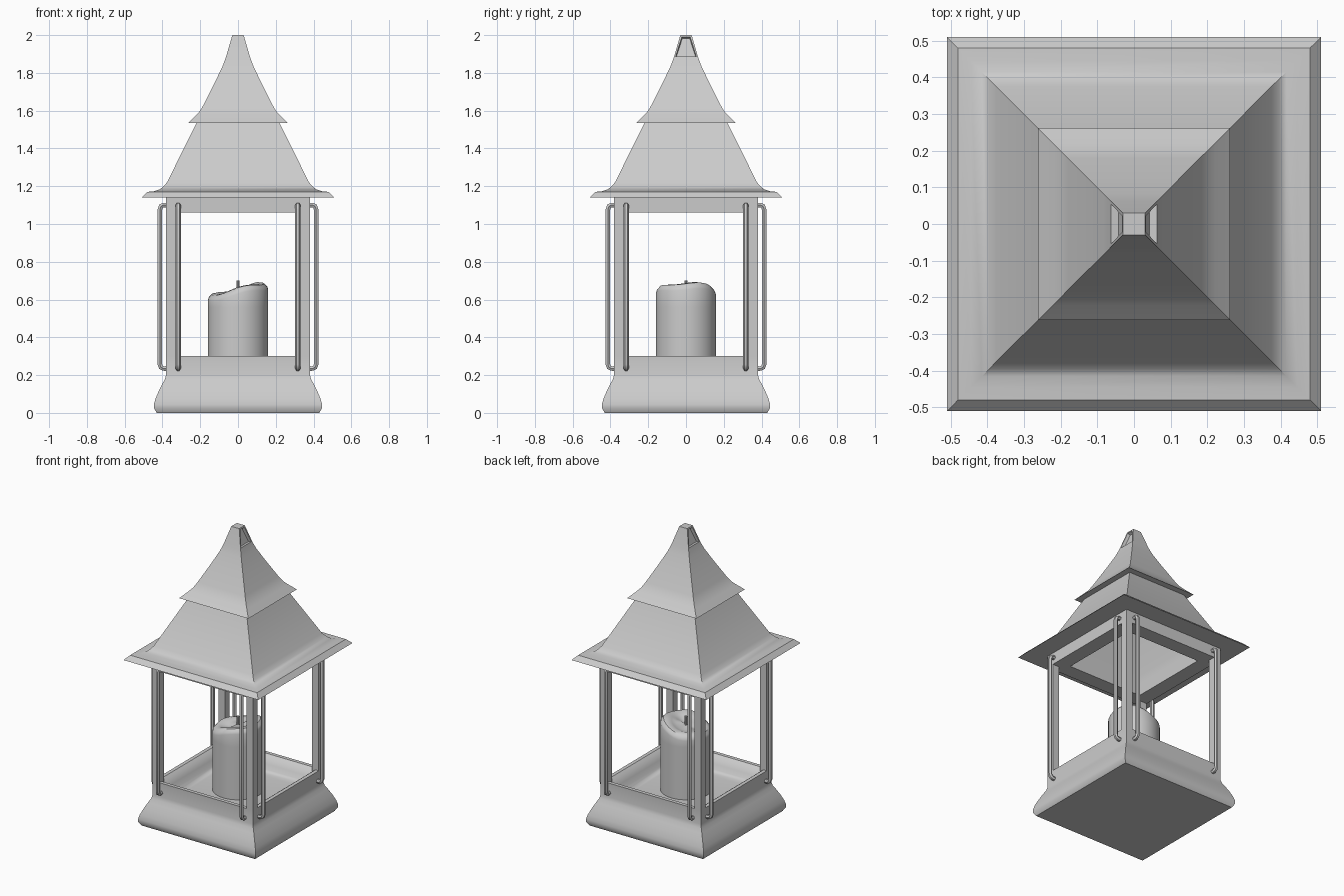
import bpy, bmesh, math
from mathutils import Matrix

if "Cube" in bpy.data.objects:
    bpy.data.objects.remove(bpy.data.objects["Cube"])


def finish(name, bm, angle=35):
    bmesh.ops.recalc_face_normals(bm, faces=bm.faces[:])
    me = bpy.data.meshes.new(name)
    bm.to_mesh(me)
    bm.free()
    ob = bpy.data.objects.new(name, me)
    bpy.context.collection.objects.link(ob)
    bpy.ops.object.select_all(action='DESELECT')
    ob.select_set(True)
    bpy.context.view_layer.objects.active = ob
    bpy.ops.object.shade_smooth_by_angle(angle=math.radians(angle))
    return ob


def loft(profile, sides, closed=False, offset=None):
    """Revolve (half width, z) points; four sides gives a square section."""
    bm = bmesh.new()
    k = 1 / math.cos(math.pi / 4) if sides == 4 else 1
    rings = []
    for i, (r, z) in enumerate(profile):
        ring = []
        for j in range(sides):
            a = 2 * math.pi * (j + 0.5) / sides
            x, y = r * k * math.cos(a), r * k * math.sin(a)
            dz = offset(i, x, y) if offset else 0
            ring.append(bm.verts.new((x, y, z + dz)))
        rings.append(ring)
    pairs = list(zip(rings, rings[1:]))
    if closed:
        pairs.append((rings[-1], rings[0]))
    else:
        bm.faces.new(rings[0])
        bm.faces.new(rings[-1])
    for lo, hi in pairs:
        for j in range(sides):
            n = (j + 1) % sides
            bm.faces.new((lo[j], lo[n], hi[n], hi[j]))
    return bm


# Flared base with a sunken tray
finish("base", loft([
    (0.43, 0), (0.445, 0.025), (0.445, 0.045), (0.437, 0.075), (0.42, 0.115),
    (0.40, 0.155), (0.386, 0.18), (0.38, 0.205), (0.38, 0.30), (0.355, 0.30),
    (0.335, 0.285), (0.315, 0.25), (0.30, 0.22), (0.28, 0.205), (0.25, 0.20)], 4))

# Frame beam under the roof
finish("top_frame", loft([(0.28, 1.06), (0.38, 1.06), (0.38, 1.15), (0.28, 1.15)], 4, closed=True))

# Hollow two-tier roof: inside first, then eave, lower slope, upper slope, tip
bm = loft([
    (0.02, 1.80), (0.28, 1.20), (0.28, 1.14), (0.51, 1.14), (0.48, 1.17),
    (0.445, 1.173), (0.415, 1.183), (0.395, 1.198), (0.375, 1.222), (0.22, 1.535),
    (0.262, 1.535), (0.222, 1.575), (0.20, 1.60), (0.18, 1.635), (0.12, 1.755),
    (0.082, 1.835), (0.065, 1.88), (0.03, 2.0)], 4)
bmesh.ops.recalc_face_normals(bm, faces=bm.faces[:])
# Recessed niches on the left and right of the tip
tip = [f for f in bm.faces if f.calc_center_median().z > 1.9 and abs(f.normal.x) > 0.7]
bmesh.ops.inset_individual(bm, faces=tip, thickness=0.013, depth=0)
bmesh.ops.inset_individual(bm, faces=tip, thickness=0.004, depth=-0.02)
finish("roof", bm)

# Corner posts
for i, (sx, sy) in enumerate([(1, 1), (1, -1), (-1, 1), (-1, -1)]):
    bm = bmesh.new()
    bmesh.ops.create_cube(bm, size=1, matrix=Matrix.Translation(
        (sx * 0.355, sy * 0.355, 0.675)) @ Matrix.Diagonal((0.05, 0.05, 0.79, 1)))
    finish(f"corner_post_{i + 1}", bm)


# Bent guard rods, two on each side
def guard_rod(name, x, turn):
    cu = bpy.data.curves.new(name, 'CURVE')
    cu.dimensions = '3D'
    cu.bevel_depth = 0.014
    cu.bevel_resolution = 1
    cu.use_fill_caps = True
    pts = [(0.37, 0.235), (0.395, 0.235), (0.408, 0.241), (0.414, 0.258),
           (0.414, 1.075), (0.408, 1.094), (0.395, 1.10), (0.37, 1.10)]
    sp = cu.splines.new('POLY')
    sp.points.add(len(pts) - 1)
    for p, (d, z) in zip(sp.points, pts):
        p.co = (x, -d, z, 1)
    ob = bpy.data.objects.new(name, cu)
    ob.rotation_euler.z = turn
    bpy.context.collection.objects.link(ob)
    bpy.ops.object.select_all(action='DESELECT')
    ob.select_set(True)
    bpy.context.view_layer.objects.active = ob
    bpy.ops.object.convert(target='MESH')
    bpy.ops.object.shade_smooth_by_angle(angle=math.radians(50))


for s in range(4):
    for tag, x in (("a", -0.317), ("b", 0.317)):
        guard_rod(f"guard_rod_{s + 1}{tag}", x, s * math.pi / 2)


# Candle with an uneven melted rim
def melt(i, x, y):
    if i < 2:
        return 0
    t = max(-1, min(1, x / 0.13))
    return 0.028 * math.sin(t * math.pi / 2) + 0.006 * math.sin(3 * math.atan2(y, x))


finish("candle", loft([
    (0.16, 0.20), (0.16, 0.56), (0.16, 0.625), (0.155, 0.64), (0.14, 0.656),
    (0.115, 0.66), (0.09, 0.65), (0.06, 0.642), (0.02, 0.642)], 32, offset=melt))
finish("wick", loft([(0.008, 0.63), (0.008, 0.70)], 8))
